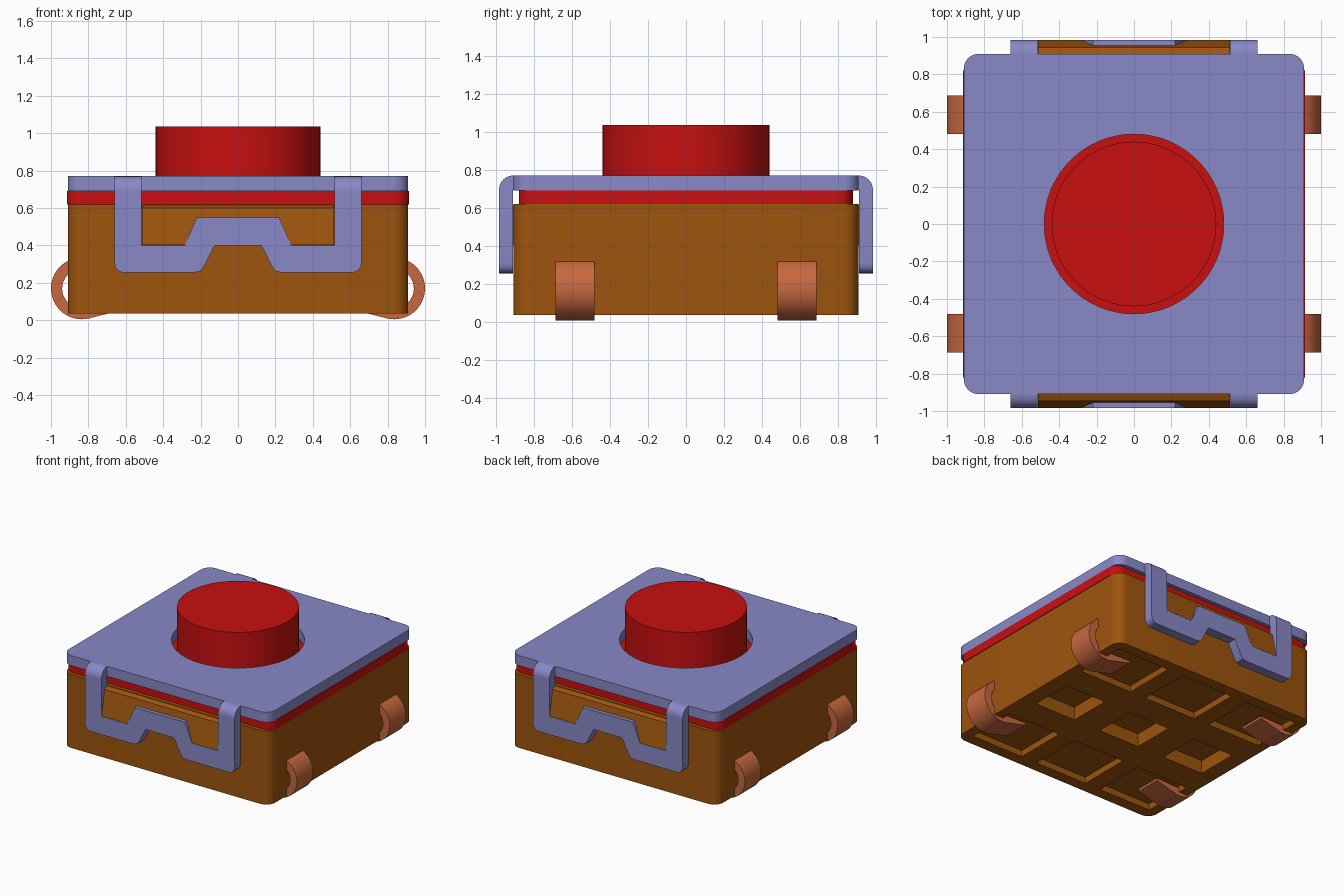
import bpy, bmesh
from math import sin, cos, pi, radians
from mathutils import Vector

cube = bpy.data.objects.get("Cube")
if cube:
    bpy.data.objects.remove(cube, do_unlink=True)


def material(name, rgb):
    m = bpy.data.materials.new(name)
    m.use_nodes = True
    m.diffuse_color = (*rgb, 1)
    m.node_tree.nodes["Principled BSDF"].inputs["Base Color"].default_value = (*rgb, 1)
    return m


RED = material("red", (0.58, 0.005, 0.005))
PURPLE = material("pale purple", (0.25, 0.25, 0.57))
BROWN = material("brown", (0.34, 0.09, 0.004))
COPPER = material("copper", (0.57, 0.14, 0.05))


def finish(bm, name, mat):
    bmesh.ops.recalc_face_normals(bm, faces=bm.faces)
    mesh = bpy.data.meshes.new(name)
    bm.to_mesh(mesh)
    bm.free()
    obj = bpy.data.objects.new(name, mesh)
    bpy.context.collection.objects.link(obj)
    if mat:
        mesh.materials.append(mat)
    return obj


def add_prism(bm, points, axis, low, high):
    """Extrude a 2D outline along an axis from low to high."""
    def place(a, b):
        return {"x": (low, a, b), "y": (a, low, b), "z": (a, b, low)}[axis]
    face = bm.faces.new([bm.verts.new(place(a, b)) for a, b in points])
    extruded = bmesh.ops.extrude_face_region(bm, geom=[face])["geom"]
    shift = Vector([(high - low) * (axis == k) for k in "xyz"])
    bmesh.ops.translate(bm, vec=shift,
                        verts=[v for v in extruded if isinstance(v, bmesh.types.BMVert)])


def prism(name, points, axis, low, high, mat):
    bm = bmesh.new()
    add_prism(bm, points, axis, low, high)
    return finish(bm, name, mat)


def arc(cx, cy, r, start, end, n=8):
    angles = [radians(start + (end - start) * i / n) for i in range(n + 1)]
    return [(cx + r * cos(a), cy + r * sin(a)) for a in angles]


def rounded_rect(w, d, r=0.08):
    pts = []
    for i, (sx, sy) in enumerate([(1, 1), (-1, 1), (-1, -1), (1, -1)]):
        pts += arc(sx * (w - r), sy * (d - r), r, 90 * i, 90 * i + 90)
    return pts


def circle(r, n=64):
    return arc(0, 0, r, 0, 360, n)[:-1]


def rect(cx, cy, w, d):
    return [(cx - w, cy - d), (cx + w, cy - d), (cx + w, cy + d), (cx - w, cy + d)]


def smooth(obj):
    bpy.ops.object.select_all(action="DESELECT")
    bpy.context.view_layer.objects.active = obj
    obj.select_set(True)
    bpy.ops.object.shade_smooth_by_angle(angle=radians(30))


def cut(obj, cutter):
    mod = obj.modifiers.new("cut", "BOOLEAN")
    mod.operation = "DIFFERENCE"
    mod.solver = "EXACT"
    mod.object = cutter
    bpy.context.view_layer.objects.active = obj
    bpy.ops.object.modifier_apply(modifier=mod.name)
    bpy.data.objects.remove(cutter, do_unlink=True)


# Housing with nine moulded pockets underneath
housing = prism("housing", rounded_rect(0.91, 0.91), "z", 0.035, 0.62, BROWN)
pockets = bmesh.new()
for x in (-0.6, 0, 0.6):
    add_prism(pockets, rect(x, 0, 0.18, 0.17), "z", -0.1, 0.14)
    for y in (-0.61, 0.61):
        add_prism(pockets, rect(x, y, 0.23, 0.21), "z", -0.1, 0.085)
cut(housing, finish(pockets, "pocket_cutter", None))

# Membrane layer and push button
membrane = prism("membrane", rounded_rect(0.915, 0.88), "z", 0.62, 0.69, RED)
button = prism("button", circle(0.44), "z", 0.685, 1.035, RED)

# Cover plate with a round opening
cover = prism("cover_plate", rounded_rect(0.91, 0.91), "z", 0.69, 0.77, PURPLE)
cut(cover, prism("opening_cutter", circle(0.48), "z", 0.5, 1, None))

for obj in (housing, membrane, button, cover):
    smooth(obj)

# Spring clip outline: right half, mirrored to the left
half = [(0.125, 0.40), (0.18, 0.29), (0.20, 0.263), (0.235, 0.255)]
half += arc(0.61, 0.305, 0.05, -90, 0, 5)
half += [(0.66, 0.695), (0.515, 0.695), (0.515, 0.40), (0.285, 0.40), (0.22, 0.55)]
clip_outline = half + [(-x, z) for x, z in reversed(half)]

for side, label in ((-1, "front"), (1, "back")):
    smooth(prism(label + "_clip", clip_outline, "y", side * 0.912, side * 0.985, PURPLE))
    # Rounded bends joining the clip to the cover
    bends = bmesh.new()
    bend = [(side * y, z) for y, z in [(0.88, 0.695)] + arc(0.91, 0.695, 0.075, 0, 90)
            + [(0.88, 0.77)]]
    for x in (-0.66, 0.515):
        add_prism(bends, bend, "x", x, x + 0.145)
    smooth(finish(bends, label + "_clip_bends", PURPLE))
    # Sloped latch held by the clip
    latch = [(0.9, 0.402), (0.984, 0.402), (0.945, 0.60), (0.91, 0.615), (0.9, 0.615)]
    prism(label + "_latch", [(side * y, z) for y, z in latch], "x", -0.513, 0.513, BROWN)

# Curled solder terminals
outer = arc(0.835, 0.17, 0.165, 115, -105, 28)
inner = arc(0.835, 0.17, 0.105, -105, 115, 28)
curl = outer + [(0.62, 0.055), (0.62, 0.075)] + inner
for sx, side in ((1, "left"), (-1, "right")):
    for y, end in ((-0.585, "front"), (0.585, "back")):
        smooth(prism(f"{end}_{side}_terminal", [(sx * x, z) for x, z in curl],
                     "y", y - 0.103, y + 0.103, COPPER))
